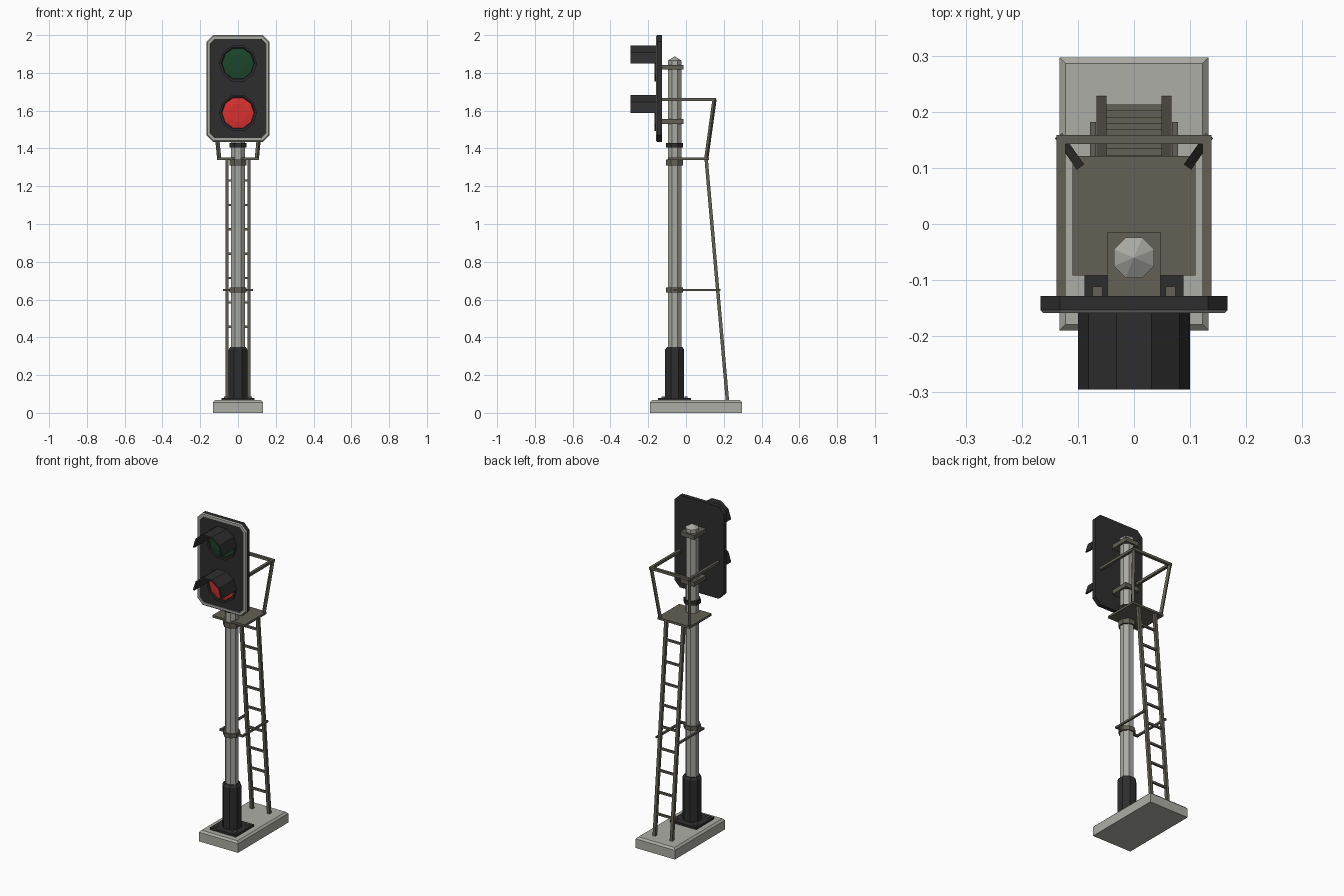
import bpy, bmesh, math
from mathutils import Vector

if "Cube" in bpy.data.objects:
    bpy.data.objects.remove(bpy.data.objects["Cube"])


def material(name, *rgb):
    m = bpy.data.materials.new(name)
    m.use_nodes = True
    m.diffuse_color = (*rgb, 1)
    bsdf = next(n for n in m.node_tree.nodes if n.type == 'BSDF_PRINCIPLED')
    bsdf.inputs["Base Color"].default_value = (*rgb, 1)
    bsdf.inputs["Roughness"].default_value = 0.7
    return m


CONCRETE = material("concrete", .42, .42, .38)
STEEL = material("pale steel", .40, .40, .37)
BRACKET = material("brown grey metal", .125, .115, .09)
BLACK = material("black paint", .027, .027, .028)
RED = material("red lens", .70, .03, .028)
GREEN = material("dark green lens", .011, .06, .024)

POLE_Y = -0.06


def loft(name, rings, mats, bands=None, closed=False):
    """Join equal rings of points; bands gives a material slot per band."""
    bm = bmesh.new()
    rows = [[bm.verts.new(p) for p in ring] for ring in rings]
    n = len(rows[0])
    pairs = list(zip(rows, rows[1:] + rows[:1] if closed else rows[1:]))
    for k, (a, b) in enumerate(pairs):
        for i in range(n):
            j = (i + 1) % n
            f = bm.faces.new((a[i], a[j], b[j], b[i]))
            f.material_index = bands[k] if bands else 0
    if not closed:
        bm.faces.new(rows[0])
        bm.faces.new(rows[-1])
    bmesh.ops.recalc_face_normals(bm, faces=bm.faces)
    mesh = bpy.data.meshes.new(name)
    bm.to_mesh(mesh)
    bm.free()
    for m in mats:
        mesh.materials.append(m)
    ob = bpy.data.objects.new(name, mesh)
    bpy.context.collection.objects.link(ob)
    return ob


def rect(x, y0, y1, z, inset=0):
    x, y0, y1 = x - inset, y0 + inset, y1 - inset
    return [(-x, y0, z), (x, y0, z), (x, y1, z), (-x, y1, z)]


def box(name, x, y0, y1, z0, z1, mat):
    return loft(name, [rect(x, y0, y1, z0), rect(x, y0, y1, z1)], [mat])


def octagon(apothem, z):
    r = apothem / math.cos(math.pi / 8)
    angles = [math.pi / 8 + i * math.pi / 4 for i in range(8)]
    return [(r * math.cos(a), POLE_Y + r * math.sin(a), z) for a in angles]


def post(name, profile, mat):
    return loft(name, [octagon(r, z) for r, z in profile], [mat])


def beam(name, a, b, w, mat=BRACKET):
    a, b = Vector(a), Vector(b)
    q = (b - a).to_track_quat('Z', 'Y')
    h = w / 2
    square = [(-h, -h, 0), (h, -h, 0), (h, h, 0), (-h, h, 0)]
    return loft(name, [[p + q @ Vector(c) for c in square] for p in (a, b)], [mat])


# Footing, base plate and bolts
loft("footing", [rect(.133, -.19, .297, 0), rect(.133, -.19, .297, .056),
                 rect(.133, -.19, .297, .067, .011)], [CONCRETE])
box("base_plate", .088, -.147, .027, .067, .08, BLACK)
for sx in (-1, 1):
    for sy in (-1, 1):
        x, y = sx * .065, POLE_Y + sy * .06
        beam("base_bolt", (x, y, .079), (x, y, .088), .018)

# Pole with sleeve, collar and clamps
post("pole", [(.036, .07), (.036, 1.865), (.001, 1.887)], STEEL)
post("pole_sleeve", [(.05, .08), (.05, .335), (.04, .35)], BLACK)
post("black_collar", [(.045, 1.405), (.045, 1.43)], BLACK)
post("platform_clamp", [(.045, 1.31), (.045, 1.342)], BRACKET)
post("ladder_clamp", [(.045, .638), (.045, .663)], BRACKET)
for z in (1.543, 1.83):
    box("head_bracket", .047, -.128, -.014, z - .013, z + .013, BRACKET)

# Platform
box("platform", .11, -.092, .121, 1.34, 1.353, BRACKET)

# Ladder
TOP, FOOT = Vector((0, .107, 1.342)), Vector((0, .219, .066))
for s in (-1, 1):
    side = Vector((s * .058, 0, 0))
    beam("ladder_stile", FOOT + side, TOP + side, .018)
for k in range(9):
    z = 1.23 - .129 * k
    y = TOP.lerp(FOOT, (TOP.z - z) / (TOP.z - FOOT.z)).y
    beam("ladder_rung", (-.055, y, z), (.055, y, z), .012)

# Ladder stays and guard rail
beam("stay_crossbar", (-.08, POLE_Y, .65), (.08, POLE_Y, .65), .012)
for s in (-1, 1):
    beam("ladder_stay", (s * .073, POLE_Y, .65), (s * .073, .182, .65), .011)
    beam("rail_post", (s * .1, .108, 1.35), (s * .13, .151, 1.66), .016)
    beam("side_rail", (s * .13, -.128, 1.66), (s * .13, .159, 1.66), .016)
beam("back_rail", (-.13, .151, 1.66), (.13, .151, 1.66), .016)


# Signal head: chamfered board with pale rim
def board(y, inset):
    w, z0, z1 = .167 - inset, 1.435 + inset, 2 - inset
    c = .035 - inset * .5
    return [(-w + c, y, z0), (w - c, y, z0), (w, y, z0 + c), (w, y, z1 - c),
            (w - c, y, z1), (-w + c, y, z1), (-w, y, z1 - c), (-w, y, z0 + c)]


loft("signal_board", [board(-.128, 0), board(-.153, 0), board(-.159, .006),
                      board(-.159, .02), board(-.156, .021)],
     [BLACK, STEEL], [0, 1, 1, 1])


# Lenses with ten-sided hoods
def arc(r, y, z, count=10):
    return [(r * math.cos(i * math.pi / 5), y, z + r * math.sin(i * math.pi / 5))
            for i in range(count)]


for label, z, mat in (("green", 1.85, GREEN), ("red", 1.588, RED)):
    loft(label + "_lens", [arc(.084, -.15, z), arc(.084, -.16, z),
                           arc(.05, -.165, z)], [mat])
    loft(label + "_lens_ring", [arc(.1, -.15, z), arc(.1, -.166, z),
                                arc(.087, -.166, z), arc(.082, -.15, z)],
         [BLACK], closed=True)
    # Half tube: outer arc out, inner arc back
    section = [arc(.1, y, z, 6) + arc(.089, y, z, 6)[::-1] for y in (-.155, -.295)]
    loft(label + "_hood", section, [BLACK])
